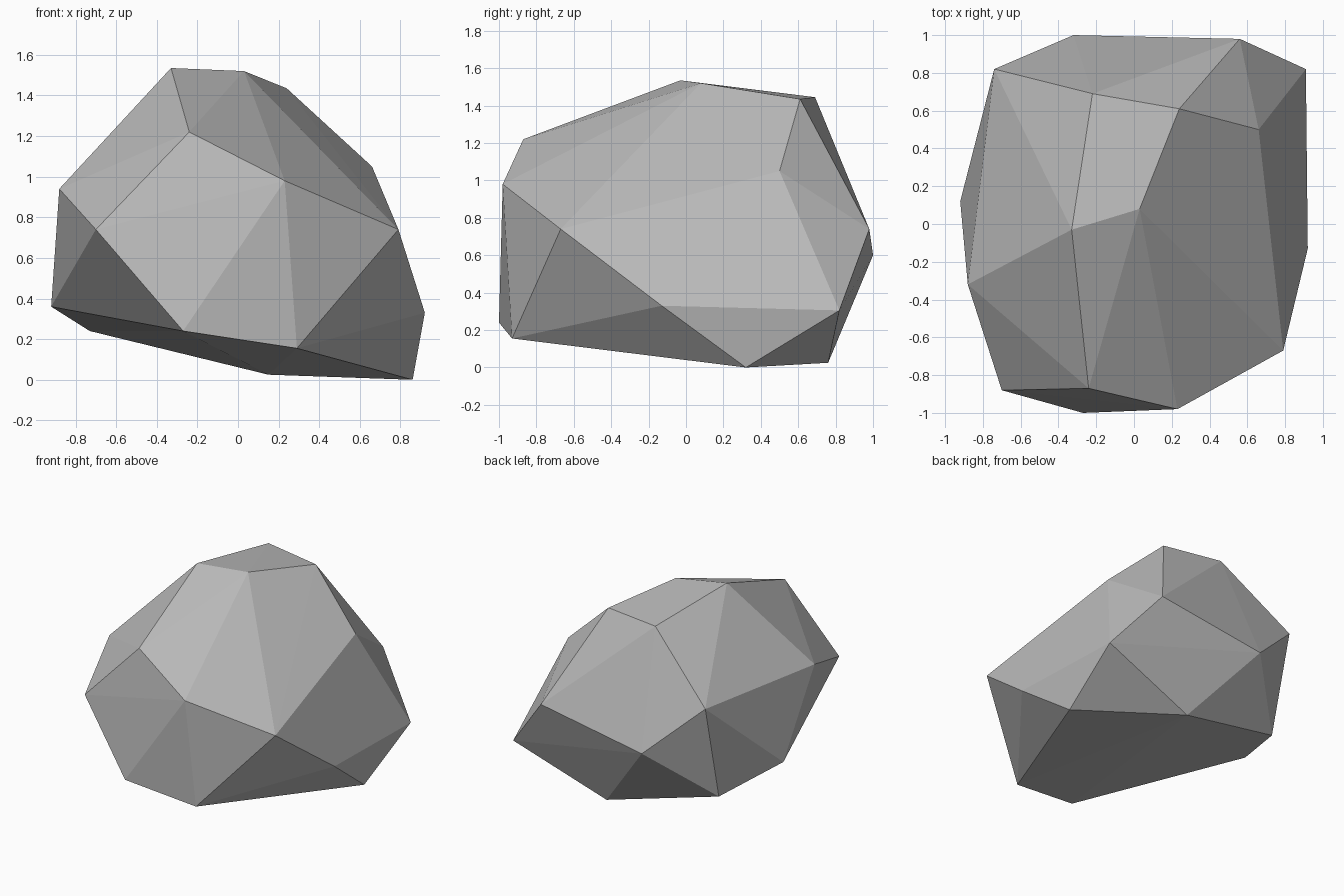
import bpy, bmesh

cube = bpy.data.objects.get("Cube")
if cube:
    bpy.data.objects.remove(cube, do_unlink=True)

# Stone colour
stone = bpy.data.materials.new("stone_grey")
stone.use_nodes = True
grey = (0.5, 0.5, 0.5, 1)
stone.diffuse_color = grey
stone.node_tree.nodes["Principled BSDF"].inputs["Base Color"].default_value = grey

# Corners of the boulder, ring by ring
crown = [(-.33, -.03, 1.535), (.03, .08, 1.52), (.24, .61, 1.435), (-.22, .69, 1.445)]
shoulder = [(-.24, -.87, 1.22), (.23, -.98, .98), (.79, -.67, .74), (.66, .5, 1.05),
            (.56, .98, .74), (-.74, .82, .99), (-.88, -.32, .94), (-.7, -.88, .74)]
waist = [(.92, -.13, .33), (.91, .82, .305), (-.32, 1, .6), (-.92, .12, .36)]
foot = [(-.27, -1, .24), (.29, -.93, .155), (.86, .32, 0), (.15, .76, .025), (-.73, .64, .24)]

# Wrap the corners in a faceted shell
bm = bmesh.new()
for corner in crown + shoulder + waist + foot:
    bm.verts.new(corner)
bmesh.ops.convex_hull(bm, input=bm.verts)
bmesh.ops.recalc_face_normals(bm, faces=bm.faces)
mesh = bpy.data.meshes.new("boulder")
bm.to_mesh(mesh)
bm.free()
mesh.materials.append(stone)
boulder = bpy.data.objects.new("boulder", mesh)
bpy.context.collection.objects.link(boulder)
